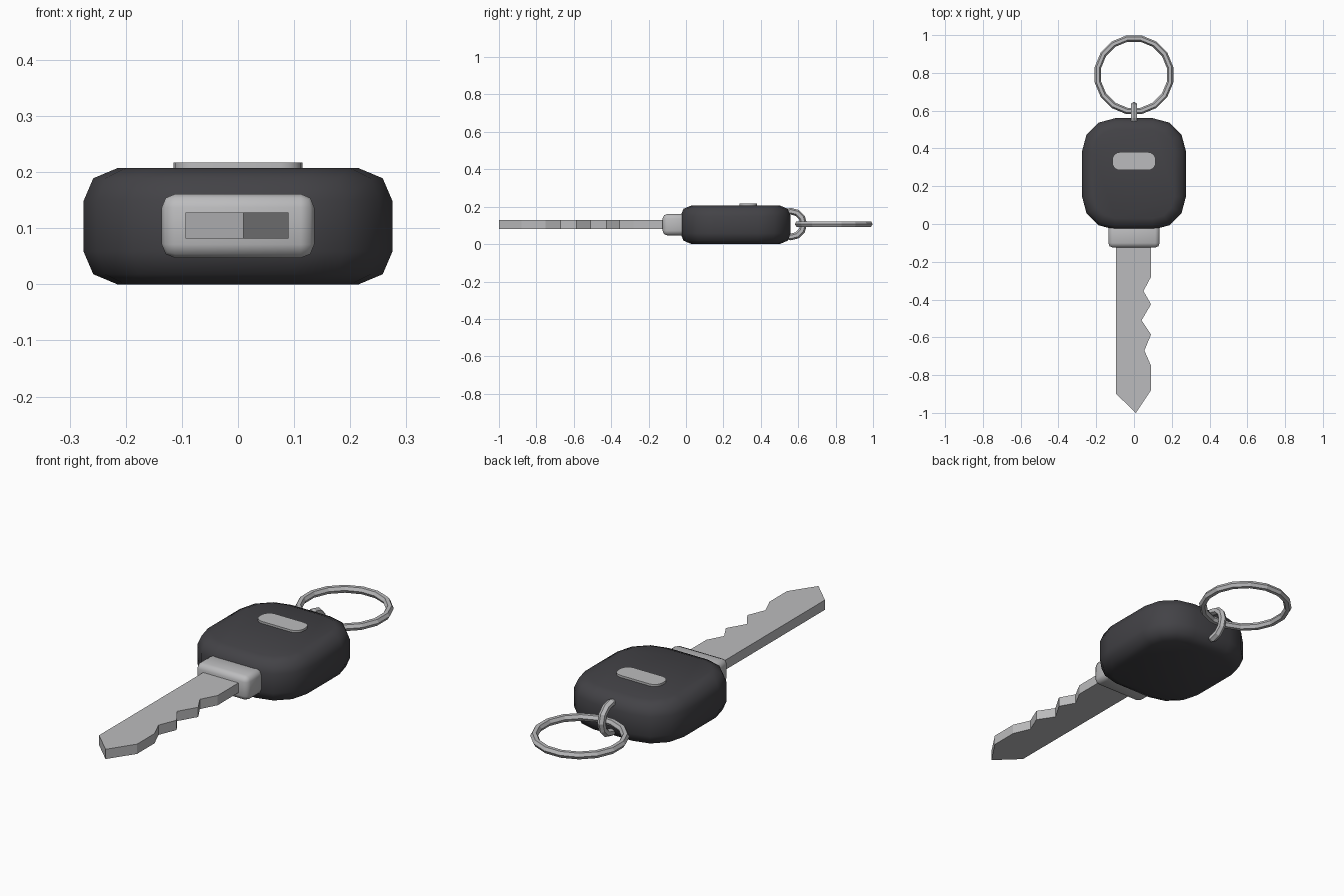
import bpy, bmesh
from math import cos, sin, pi, radians

cube = bpy.data.objects.get("Cube")
if cube:
    bpy.data.objects.remove(cube)


def make_material(name, rgb):
    mat = bpy.data.materials.new(name)
    mat.use_nodes = True
    mat.diffuse_color = (*rgb, 1)
    mat.node_tree.nodes["Principled BSDF"].inputs["Base Color"].default_value = (*rgb, 1)
    return mat


plastic = make_material("dark plastic", (0.056, 0.055, 0.062))
metal = make_material("grey metal", (0.5, 0.5, 0.51))


def rounded_rect(half_x, y_min, y_max, radius, steps):
    """Counter-clockwise outline with rounded corners."""
    x, a, b = half_x - radius, y_min + radius, y_max - radius
    points = []
    for i, (cx, cy) in enumerate([(x, b), (-x, b), (-x, a), (x, a)]):
        for k in range(steps + 1):
            t = (i + k / steps) * pi / 2
            points.append((cx + radius * cos(t), cy + radius * sin(t)))
    return points


def loft(name, layers, mat, smooth=None):
    """Skin a stack of (outline, z) layers and cap both ends."""
    bm = bmesh.new()
    rings = [[bm.verts.new((x, y, z)) for x, y in pts] for pts, z in layers]
    n = len(rings[0])
    for low, high in zip(rings, rings[1:]):
        for i in range(n):
            j = (i + 1) % n
            bm.faces.new((low[i], low[j], high[j], high[i]))
    bm.faces.new(rings[0][::-1])
    bm.faces.new(rings[-1])
    bmesh.ops.recalc_face_normals(bm, faces=bm.faces)
    mesh = bpy.data.meshes.new(name)
    bm.to_mesh(mesh)
    bm.free()
    obj = bpy.data.objects.new(name, mesh)
    bpy.context.collection.objects.link(obj)
    finish(obj, name, mat, smooth)
    return obj


def finish(obj, name, mat, smooth=None):
    obj.name = name
    obj.data.materials.append(mat)
    if smooth:
        bpy.ops.object.select_all(action="DESELECT")
        obj.select_set(True)
        bpy.context.view_layer.objects.active = obj
        bpy.ops.object.shade_smooth_by_angle(angle=radians(smooth))


def ring(name, location, radius, tube, segments, rotation):
    bpy.ops.mesh.primitive_torus_add(
        location=location, rotation=rotation, major_radius=radius,
        minor_radius=tube, major_segments=segments, minor_segments=6)
    finish(bpy.context.object, name, metal)


# Key head: rounded block with softened top and bottom rims
rim = [(0, 0.06), (0.018, 0.017), (0.058, 0), (0.149, 0), (0.189, 0.017), (0.207, 0.06)]
loft("key_head",
     [(rounded_rect(0.275 - d, -0.03 + d, 0.56 - d, 0.175 - d, 3), z) for z, d in rim],
     plastic, 60)

# Button plate on top of the head
plate = rounded_rect(0.115, 0.285, 0.38, 0.04, 4)
loft("button_plate", [(plate, 0.2), (plate, 0.217)], metal, 35)

# Collar between head and blade
bpy.ops.mesh.primitive_cube_add(size=1, location=(0, -0.06, 0.104))
collar = bpy.context.object
collar.scale = (0.272, 0.13, 0.114)
bpy.ops.object.transform_apply(location=False, rotation=False, scale=True)
bevel = collar.modifiers.new("Bevel", "BEVEL")
bevel.width = 0.024
bevel.segments = 2
bpy.ops.object.modifier_apply(modifier=bevel.name)
finish(collar, "collar", metal, 50)

# Blade with teeth along one edge
teeth = [(0.09, -0.88), (0.09, -0.75), (0.055, -0.67), (0.09, -0.585), (0.04, -0.51),
         (0.09, -0.425), (0.05, -0.355), (0.09, -0.28), (0.09, -0.08)]
blade = [(-0.094, -0.08), (-0.094, -0.9), (0.01, -1)] + teeth
loft("blade", [(blade, 0.082), (blade, 0.128)], metal)

# Small link through the head, and the large key ring
ring("link", (0, 0.56, 0.107), 0.069, 0.018, 12, (0, pi / 2, 0))
ring("key_ring", (0, 0.79, 0.107), 0.195, 0.017, 16, (0, 0, pi / 16))
